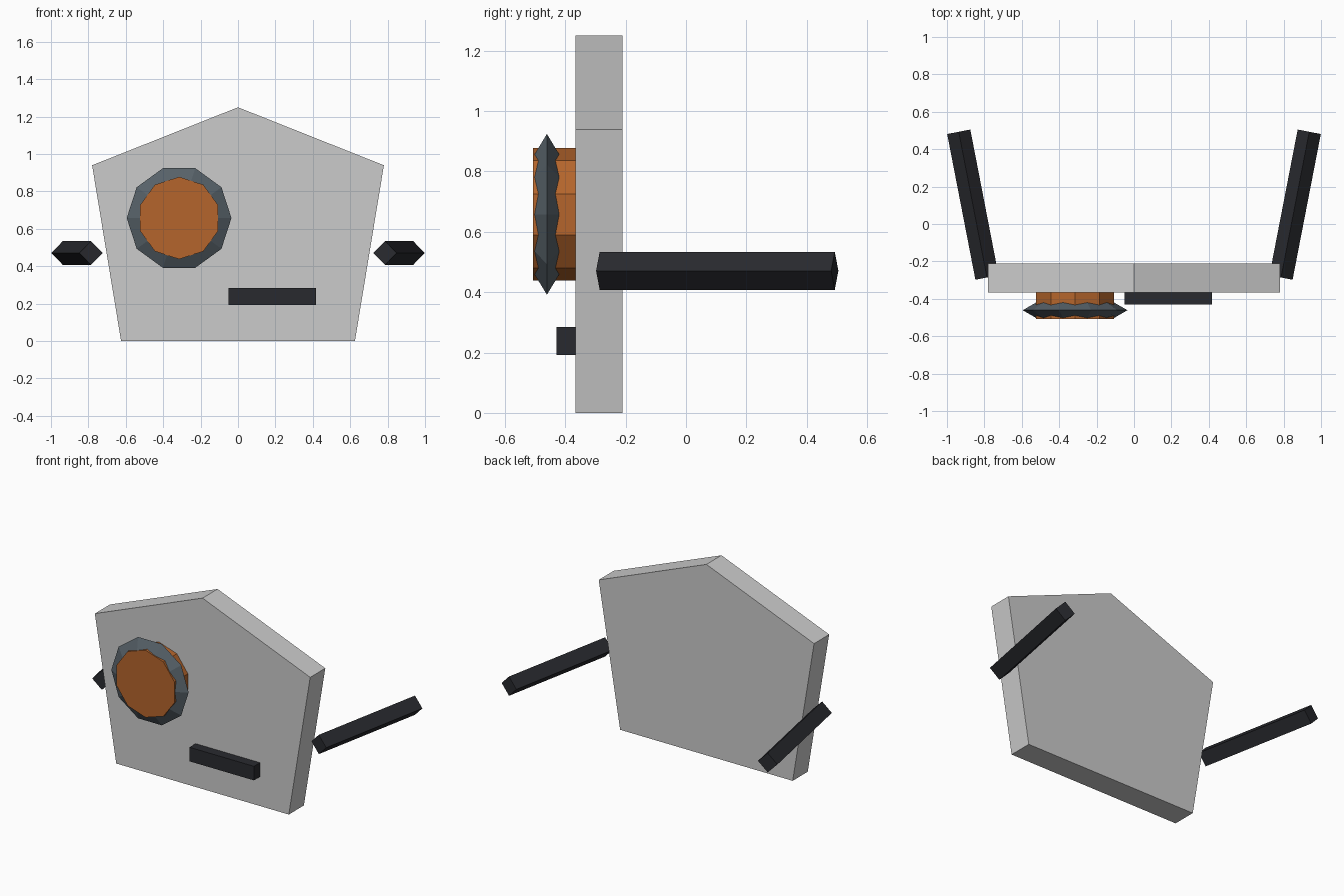
import bpy, bmesh
from math import sin, cos, pi
from mathutils import Vector

if "Cube" in bpy.data.objects:
    bpy.data.objects.remove(bpy.data.objects["Cube"])


def material(name, rgb):
    m = bpy.data.materials.new(name)
    m.diffuse_color = (*rgb, 1)
    m.use_nodes = True
    m.node_tree.nodes["Principled BSDF"].inputs["Base Color"].default_value = m.diffuse_color
    return m


orange = material("orange", (0.46, 0.13, 0.025))
slate = material("slate", (0.095, 0.12, 0.14))
black = material("black", (0.022, 0.023, 0.028))


def prism(name, points, sweep, mat=None):
    """Closed flat outline swept along a vector."""
    bm = bmesh.new()
    face = bm.faces.new([bm.verts.new(p) for p in points])
    ext = bmesh.ops.extrude_face_region(bm, geom=[face], use_keep_orig=True)
    moved = [v for v in ext["geom"] if isinstance(v, bmesh.types.BMVert)]
    bmesh.ops.translate(bm, verts=moved, vec=Vector(sweep))
    bmesh.ops.recalc_face_normals(bm, faces=bm.faces[:])
    mesh = bpy.data.meshes.new(name)
    bm.to_mesh(mesh)
    bm.free()
    obj = bpy.data.objects.new(name, mesh)
    bpy.context.collection.objects.link(obj)
    if mat:
        mesh.materials.append(mat)
    return obj


# Pentagonal front plate
outline = [(-0.625, 0), (0.625, 0), (0.78, 0.94), (0, 1.25), (-0.78, 0.94)]
prism("front_plate", [(x, -0.367, z) for x, z in outline], (0, 0.156, 0))

# Ten-sided lens with a corner pointing up
cx, cz = -0.315, 0.658
lens = [(cx + 0.22 * sin(i * pi / 5), -0.507, cz + 0.22 * cos(i * pi / 5))
        for i in range(10)]
prism("lens", lens, (0, 0.15, 0), orange)

# Faceted triangular-section ring around the lens
bpy.ops.mesh.primitive_torus_add(
    major_segments=10, minor_segments=3, major_radius=0.23, minor_radius=0.05,
    location=(cx, -0.461, cz), rotation=(pi / 2, 0, 0))
ring = bpy.context.object
ring.name = "lens_ring"
ring.data.materials.append(slate)

# Slot bar below the lens
prism("slot_bar", [(-0.05, -0.43, 0.192), (0.417, -0.43, 0.192),
                   (0.417, -0.43, 0.284), (-0.05, -0.43, 0.284)],
      (0, 0.07, 0), black)

# Diamond-section side arms, splayed outward to the back
for side, label in ((-1, "left"), (1, "right")):
    start = Vector((side * 0.786, -0.286, 0.471))
    end = Vector((side * 0.937, 0.493, 0.471))
    axis = (end - start).normalized()
    up = Vector((0, 0, 0.063))
    across = axis.cross(up)
    prism(label + "_arm", [start + up, start + across, start - up, start - across],
          end - start, black)
